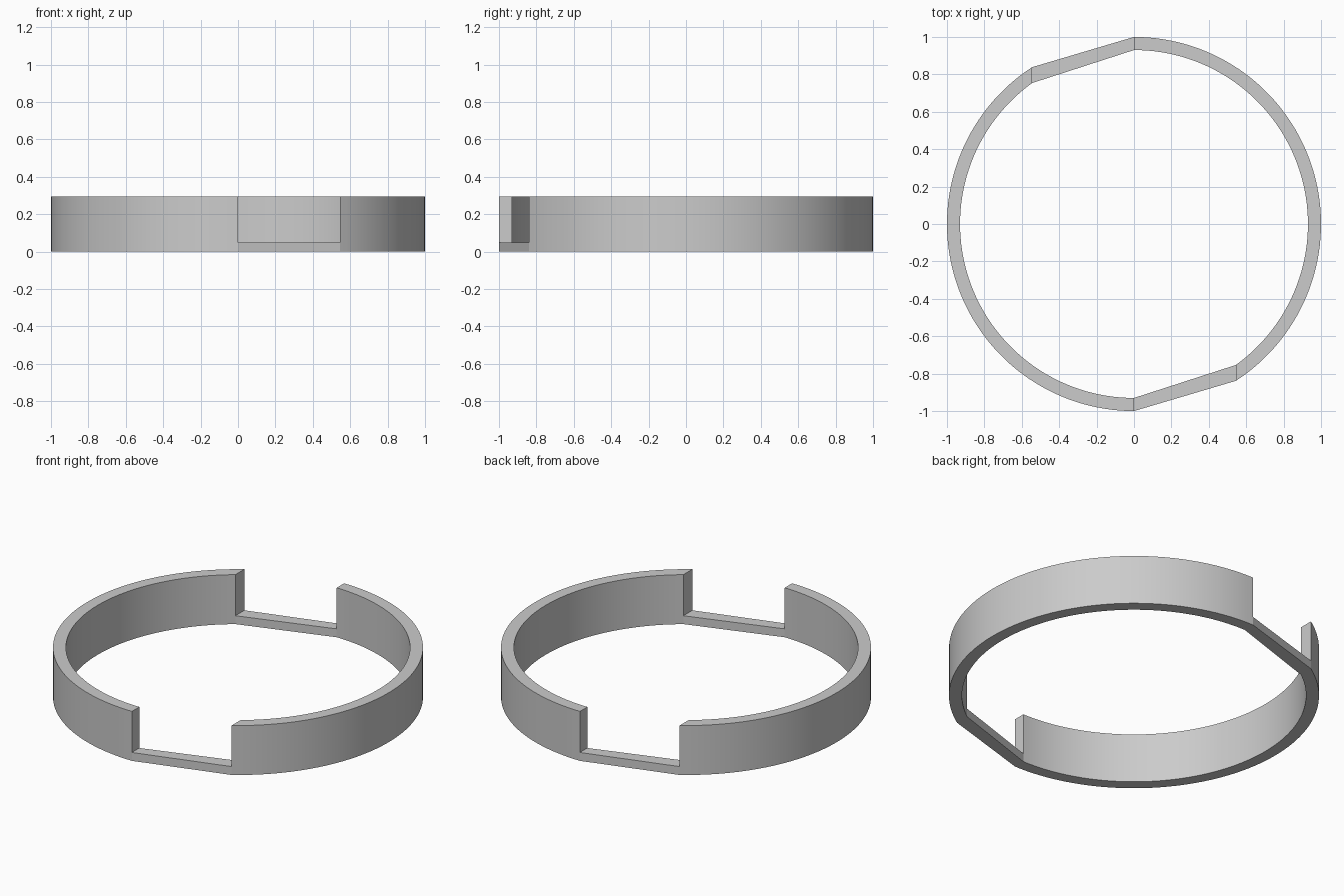
import bpy, bmesh
from math import acos, cos, sin, pi, radians

if "Cube" in bpy.data.objects:
    bpy.data.objects.remove(bpy.data.objects["Cube"])

R_OUT, R_IN = 1.0, 0.93
NOTCH_X, BAR_H, WALL_H = 0.545, 0.05, 0.295
STEPS = 64


def raise_faces(bm, faces, height):
    """Extrude faces straight up and return the new top faces."""
    res = bmesh.ops.extrude_face_region(bm, geom=faces)["geom"]
    verts = [g for g in res if isinstance(g, bmesh.types.BMVert)]
    bmesh.ops.translate(bm, verts=verts, vec=(0, 0, height))
    return [g for g in res if isinstance(g, bmesh.types.BMFace)]


bm = bmesh.new()

# Plan of the ring: two curved halves, each ending on a cut parallel to y
pairs = []
for turn in (0, pi):
    for i in range(STEPS + 1):
        t = i / STEPS
        pair = []
        for r in (R_OUT, R_IN):
            start = -acos(NOTCH_X / r)
            a = start + (pi / 2 - start) * t + turn
            pair.append(bm.verts.new((r * cos(a), r * sin(a), 0)))
        pairs.append(pair)

# Flat faces; the last face of each half is the straight bar across a notch
plan = []
for i, (o1, n1) in enumerate(pairs):
    o2, n2 = pairs[(i + 1) % len(pairs)]
    plan.append(bm.faces.new((o1, o2, n2, n1)))

# Low base all round, then the tall curved walls
tops = raise_faces(bm, plan, BAR_H)
longest = sorted(tops, key=lambda f: f.calc_area())
raise_faces(bm, longest[:-2], WALL_H - BAR_H)
bmesh.ops.recalc_face_normals(bm, faces=bm.faces[:])

mesh = bpy.data.meshes.new("notched_ring")
bm.to_mesh(mesh)
bm.free()
ring = bpy.data.objects.new("notched_ring", mesh)
bpy.context.collection.objects.link(ring)
bpy.context.view_layer.objects.active = ring
ring.select_set(True)
bpy.ops.object.shade_smooth_by_angle(angle=radians(12))
